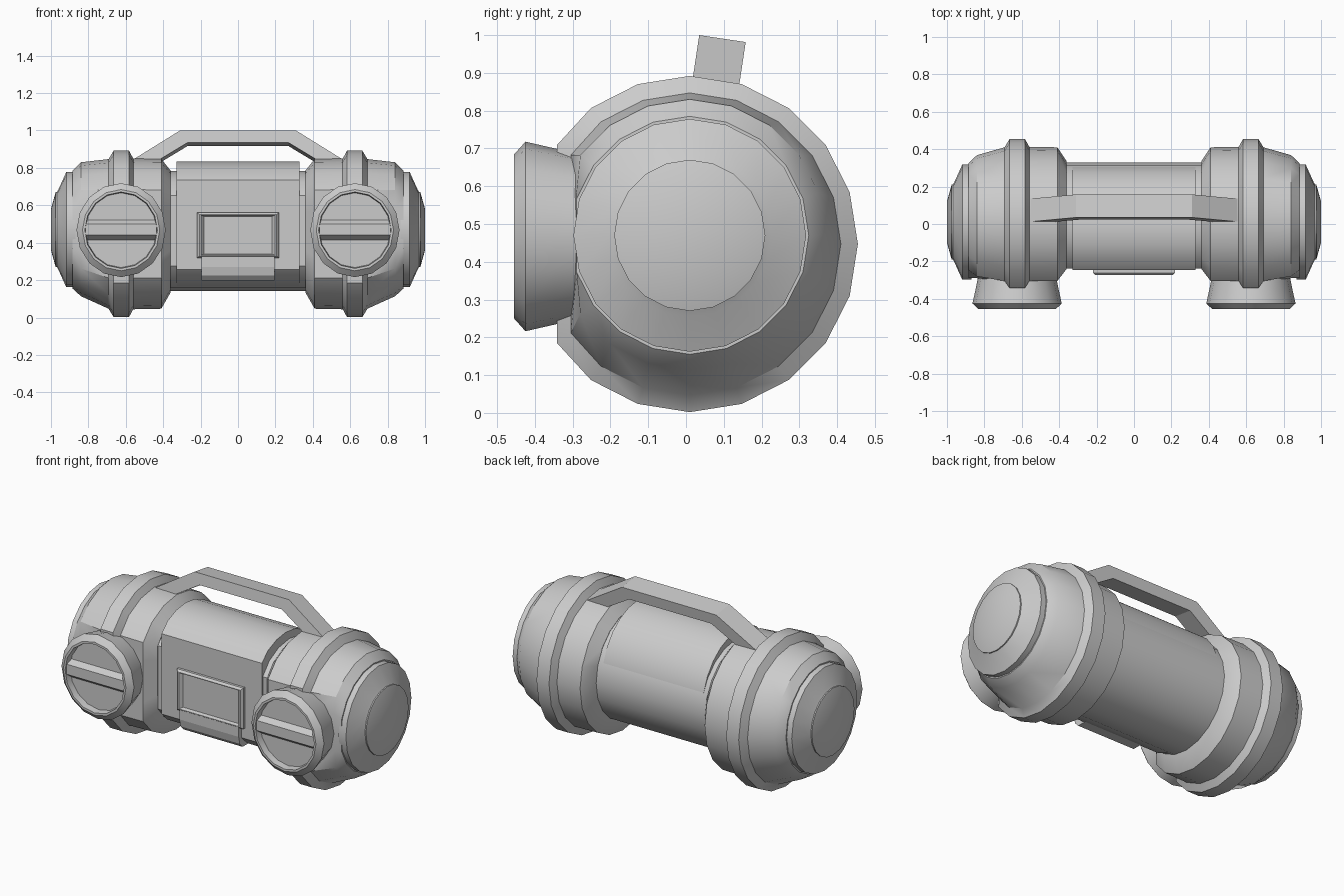
import bpy, bmesh, math
from math import sin, cos, pi

if "Cube" in bpy.data.objects:
    bpy.data.objects.remove(bpy.data.objects["Cube"])


def finish(name, bm, mirror=False, smooth=30):
    bmesh.ops.remove_doubles(bm, verts=bm.verts, dist=0.0005)
    bmesh.ops.recalc_face_normals(bm, faces=bm.faces)
    me = bpy.data.meshes.new(name)
    bm.to_mesh(me)
    bm.free()
    ob = bpy.data.objects.new(name, me)
    bpy.context.collection.objects.link(ob)
    bpy.ops.object.select_all(action='DESELECT')
    ob.select_set(True)
    bpy.context.view_layer.objects.active = ob
    if mirror:
        ob.modifiers.new("mirror", 'MIRROR')
    if smooth:
        bpy.ops.object.shade_smooth_by_angle(angle=math.radians(smooth))
    return ob


def loft(name, rings, mirror=False, smooth=30):
    """Skin a list of equal-length point rings and cap both ends."""
    bm = bmesh.new()
    vs = [[bm.verts.new(p) for p in r] for r in rings]
    n = len(vs[0])
    for a, b in zip(vs, vs[1:]):
        for i in range(n):
            j = (i + 1) % n
            bm.faces.new((a[i], a[j], b[j], b[i]))
    bm.faces.new(vs[0])
    bm.faces.new(vs[-1])
    return finish(name, bm, mirror, smooth)


def x_ring(x, r, cy, cz, front=-9, n=20):
    """Circle around the long axis, flattened at the front."""
    return [(x, max(cy + r * sin(2 * pi * i / n), front), cz + r * cos(2 * pi * i / n))
            for i in range(n)]


def y_ring(y, r, cx, cz, n=16):
    return [(cx + .97 * r * sin(2 * pi * i / n), y, cz + 1.02 * r * cos(2 * pi * i / n))
            for i in range(n)]


def prism_x(name, yz, x0, x1, mirror=False):
    return loft(name, [[(x, y, z) for y, z in yz] for x in (x0, x1)], mirror, 0)


# central barrel and the raised shell over it
loft("barrel_core", [x_ring(x, .32, .01, .463, -.238) for x in (-.42, .42)])
loft("barrel_shell", [x_ring(x, .338, -.022, .495, -.247, 24) for x in (-.33, .33)])

# end housings: x, radius, centre height, front flat
housing = [(.36, .325, .46, -.24), (.41, .4, .447, -.305), (.56, .403, .447, -.305),
           (.583, .445, .447, -.342), (.665, .445, .447, -.342), (.692, .4, .447, -.305),
           (.84, .358, .472, -.29), (.885, .315, .47, -.29)]
loft("end_housing", [x_ring(x, r, .01, cz, f) for x, r, cz, f in housing], True, 35)

# stepped end cap with a shallow dome
cap = [(.87, .308), (.918, .308), (.96, .215), (.968, .2), (.975, .2), (1.0, .11)]
loft("end_cap", [x_ring(x, r, .01, .47) for x, r in cap], True, 25)

# front lamps: flared bezel, recessed lens, wedge bar
lamp = [(-.27, .212), (-.345, .228), (-.425, .246), (-.455, .213), (-.455, .2),
        (-.415, .196)]
loft("lamp", [y_ring(y, r, .625, .467) for y, r in lamp], True, 30)
prism_x("lamp_bar", [(-.41, .525), (-.448, .5), (-.448, .44), (-.41, .41)],
        .435, .815, True)

# display bezel on the front with a recessed screen
def rect(y, w, h):
    return [(-w, y, .44 - h), (w, y, .44 - h), (w, y, .44 + h), (-w, y, .44 + h)]


loft("display", [rect(-.22, .218, .122), rect(-.262, .218, .122), rect(-.274, .207, .111),
                 rect(-.274, .197, .107), rect(-.256, .182, .1)], smooth=0)

# lip under the display
prism_x("display_lip", [(-.2, .33), (-.272, .33), (-.272, .27), (-.262, .225), (-.235, .197),
                        (-.12, .197)], -.195, .195)

# carrying handle, leaning slightly back
outline = [(-.56, .845), (-.31, 1.0), (.31, 1.0), (.56, .845),
           (.56, .76), (.27, .935), (-.27, .935), (-.56, .76)]
bm = bmesh.new()
sides = []
for d in (0, .123):
    sides.append([bm.verts.new((x, .035 + d - .15 * (1 - z), z - .15 * d))
                  for x, z in outline])
a, b = sides
for i in range(8):
    j = (i + 1) % 8
    bm.faces.new((a[i], a[j], b[j], b[i]))
for s in sides:
    for i, j in ((0, 1), (1, 2), (2, 3)):
        bm.faces.new((s[i], s[j], s[7 - j], s[7 - i]))
finish("handle", bm, smooth=0)
